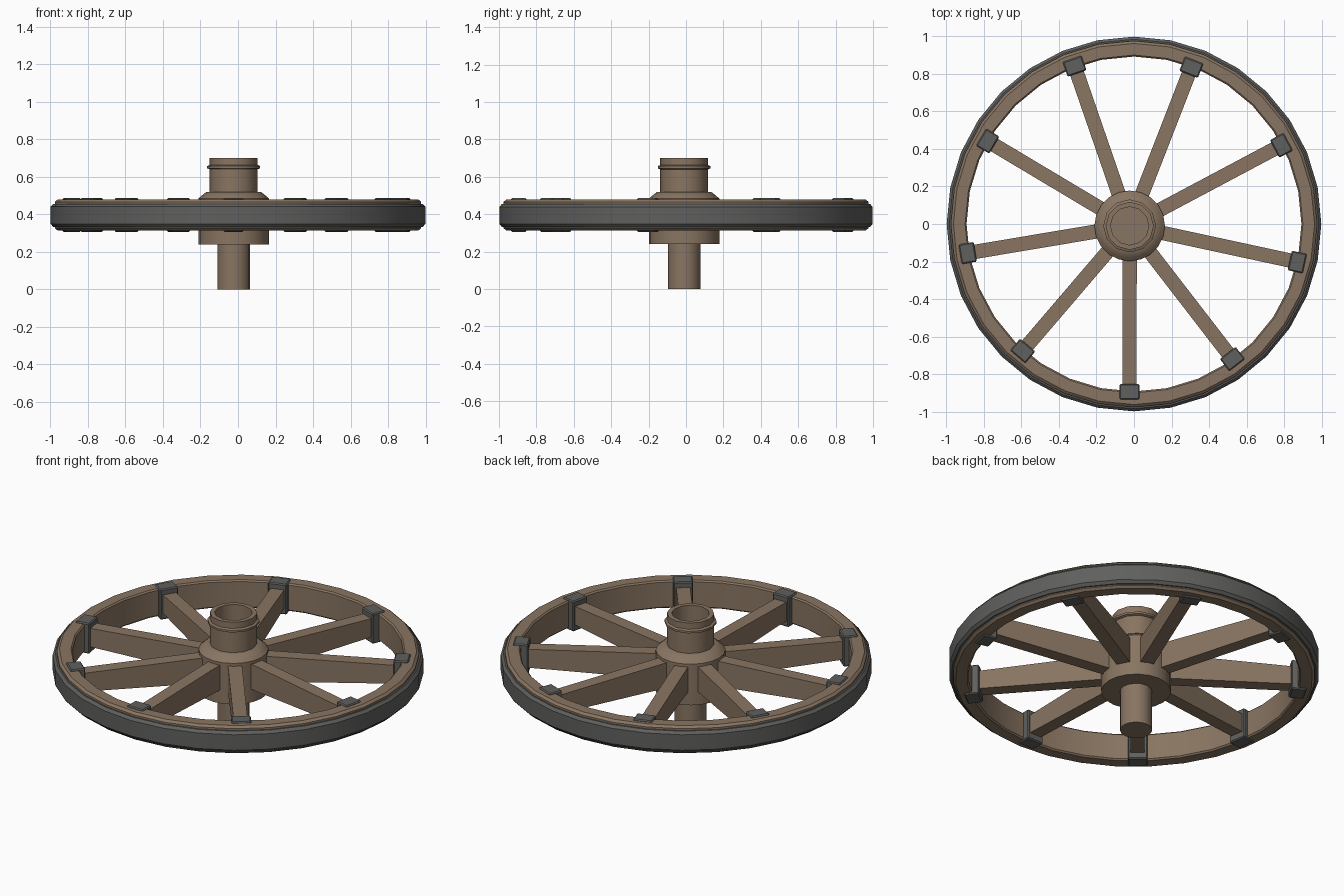
import bpy, bmesh, math
from mathutils import Vector

if "Cube" in bpy.data.objects:
    bpy.data.objects.remove(bpy.data.objects["Cube"])


def material(name, col):
    m = bpy.data.materials.new(name)
    m.diffuse_color = (*col, 1)
    m.use_nodes = True
    m.node_tree.nodes["Principled BSDF"].inputs["Base Color"].default_value = m.diffuse_color
    return m


WOOD = material("weathered_wood", (0.25, 0.178, 0.122))
IRON = material("dark_iron", (0.115, 0.115, 0.112))
HUB = Vector((-0.023, -0.01, 0))


def finish(bm, name, mat, smooth=True):
    bmesh.ops.recalc_face_normals(bm, faces=bm.faces)
    me = bpy.data.meshes.new(name)
    bm.to_mesh(me)
    bm.free()
    me.materials.append(mat)
    ob = bpy.data.objects.new(name, me)
    bpy.context.collection.objects.link(ob)
    if smooth:
        bpy.ops.object.select_all(action='DESELECT')
        ob.select_set(True)
        bpy.context.view_layer.objects.active = ob
        bpy.ops.object.shade_smooth_by_angle(angle=math.radians(38))
    return ob


def lathe(name, profile, n, mat, centre=(0, 0), closed=False, smooth=True):
    """Revolve (radius, z) points; open profiles get capped at both ends."""
    bm = bmesh.new()
    rings = []
    for r, z in profile:
        rings.append([bm.verts.new((centre[0] + r * math.cos(2 * math.pi * k / n),
                                    centre[1] + r * math.sin(2 * math.pi * k / n), z))
                      for k in range(n)])
    pairs = list(zip(rings, rings[1:]))
    if closed:
        pairs.append((rings[-1], rings[0]))
    for a, b in pairs:
        for k in range(n):
            j = (k + 1) % n
            bm.faces.new((a[k], a[j], b[j], b[k]))
    if not closed:
        bm.faces.new(rings[0])
        bm.faces.new(rings[-1])
    return finish(bm, name, mat, smooth)


def bar(name, ang, sections, mat, bevel=0.0):
    """Bar along a radial direction; sections are (radius, half width, z low, z high)."""
    d = Vector((math.cos(ang), math.sin(ang), 0))
    t = Vector((-d.y, d.x, 0))
    up = Vector((0, 0, 1))
    bm = bmesh.new()
    rings = []
    for r, w, lo, hi in sections:
        rings.append([bm.verts.new(HUB + d * r + t * s * w + up * z)
                      for s, z in ((-1, lo), (1, lo), (1, hi), (-1, hi))])
    a, b = rings
    for k in range(4):
        j = (k + 1) % 4
        bm.faces.new((a[k], a[j], b[j], b[k]))
    bm.faces.new(a)
    bm.faces.new(b)
    if bevel:
        bmesh.ops.bevel(bm, geom=bm.edges[:], offset=bevel, segments=1, affect='EDGES')
    return finish(bm, name, mat, False)


# wooden rim and the iron tyre round it
lathe("rim", [(0.892, 0.322), (0.9, 0.314), (0.962, 0.314), (0.976, 0.326),
              (0.976, 0.466), (0.962, 0.478), (0.9, 0.478), (0.892, 0.470)],
      32, WOOD, closed=True)
lathe("tyre", [(0.968, 0.332), (0.984, 0.332), (0.998, 0.348),
               (0.998, 0.440), (0.984, 0.455), (0.968, 0.455)],
      32, IRON, closed=True)

# hub body with its sloping collar
lathe("hub_body", [(0.188, 0.24), (0.188, 0.484), (0.172, 0.498), (0.147, 0.518), (0.12, 0.52)],
      20, WOOD, HUB)
# axle stub below
lathe("axle", [(0.087, 0.0), (0.087, 0.26)], 16, WOOD, HUB)
# hollow neck with a raised band
lathe("neck", [(0.128, 0.51), (0.128, 0.64), (0.141, 0.645), (0.141, 0.657), (0.128, 0.663),
               (0.128, 0.70), (0.102, 0.70), (0.102, 0.56)], 12, WOOD, HUB)

# spokes and iron brackets, by the measured bracket centres
ends = [(-0.024, -0.895), (0.525, -0.72), (0.871, -0.203), (0.786, 0.42), (0.306, 0.836),
        (-0.317, 0.842), (-0.78, 0.442), (-0.887, -0.155), (-0.594, -0.677)]
for i, (x, y) in enumerate(ends):
    dx, dy = x - HUB.x, y - HUB.y
    ang, r = math.atan2(dy, dx), math.hypot(dx, dy)
    bar(f"spoke_{i + 1}", ang, [(0.13, 0.038, 0.315, 0.468), (r, 0.038, 0.345, 0.452)], WOOD)
    bar(f"bracket_{i + 1}", ang, [(r - 0.042, 0.053, 0.306, 0.486), (r + 0.04, 0.053, 0.306, 0.486)],
        IRON, 0.006)
